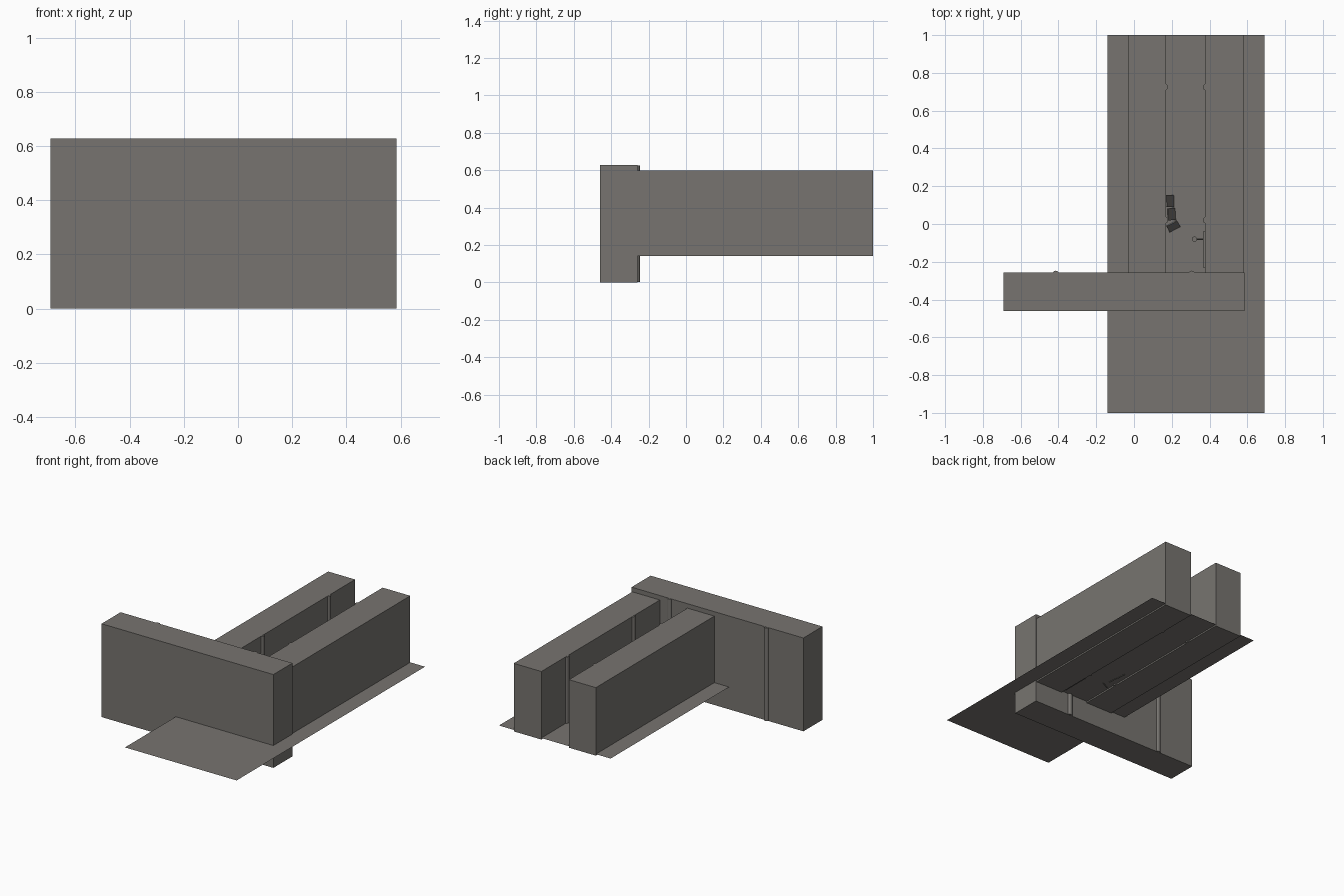
import bpy
import math
from mathutils import Matrix, Vector

if "Cube" in bpy.data.objects:
    bpy.data.objects.remove(bpy.data.objects["Cube"])

# One flat colour for the whole alley
stone = bpy.data.materials.new("warm_grey")
stone.diffuse_color = (0.185, 0.175, 0.162, 1)
stone.use_nodes = True
stone.node_tree.nodes["Principled BSDF"].inputs["Base Color"].default_value = stone.diffuse_color

FLOOR = 0.15


def finish(ob, name):
    ob.name = name
    ob.data.name = name
    ob.data.materials.append(stone)
    return ob


def box(name, x, y, z):
    """Box from (min, max) ranges."""
    size = [b - a for a, b in (x, y, z)]
    mid = [(a + b) / 2 for a, b in (x, y, z)]
    bpy.ops.mesh.primitive_cube_add(size=1)
    ob = bpy.context.object
    ob.data.transform(Matrix.Translation(mid) @ Matrix.Diagonal((*size, 1)))
    return finish(ob, name)


def rod(name, a, b, radius, sides=12):
    """Cylinder between two points."""
    a, b = Vector(a), Vector(b)
    bpy.ops.mesh.primitive_cylinder_add(vertices=sides, radius=radius, depth=(b - a).length)
    ob = bpy.context.object
    turn = (b - a).to_track_quat('Z', 'Y').to_matrix().to_4x4()
    ob.data.transform(Matrix.Translation((a + b) / 2) @ turn)
    finish(ob, name)
    bpy.ops.object.shade_smooth_by_angle(angle=math.radians(40))
    return ob


def board(name, centre, width, height, lean, turn):
    """Thin board facing +x, leaning back and turned about z."""
    bpy.ops.mesh.primitive_cube_add(size=1)
    ob = bpy.context.object
    ob.data.transform(Matrix.Diagonal((0.006, width, height, 1)))
    ob.data.transform(Matrix.Translation(centre)
                      @ Matrix.Rotation(math.radians(turn), 4, 'Z')
                      @ Matrix.Rotation(math.radians(-lean), 4, 'Y'))
    return finish(ob, name)


# Ground sheet
bpy.ops.mesh.primitive_plane_add(size=1)
ground = bpy.context.object
ground.data.transform(Matrix.Translation((0.275, 0, FLOOR)) @ Matrix.Diagonal((0.83, 2, 1, 1)))
finish(ground, "alley_floor")

# Three building blocks
box("left_building", (-0.03, 0.17), (-0.258, 1.0), (0.14, 0.597))
box("right_building", (0.375, 0.58), (-0.258, 1.0), (0.14, 0.597))
box("end_building", (-0.692, 0.585), (-0.46, -0.258), (0.0, 0.627))

# Half-sunk drain pipes on the facing walls
for side, x in (("left", 0.163), ("right", 0.382)):
    for i, y in enumerate((0.02, 0.725)):
        rod(f"{side}_drain_pipe_{i + 1}", (x, y, 0.141), (x, y, 0.596), 0.018)
for i, x in enumerate((-0.415, 0.305)):
    rod(f"end_drain_pipe_{i + 1}", (x, -0.265, 0.001), (x, -0.265, 0.626), 0.018)

# Door with a bracket lamp
box("door", (0.364, 0.376), (-0.23, -0.04), (0.145, 0.40))
rod("lamp_arm", (0.376, -0.08, 0.30), (0.32, -0.08, 0.30), 0.004, 8)
rod("lamp", (0.32, -0.08, 0.285), (0.32, -0.08, 0.315), 0.014)

# Boards leaning on the left wall, feet just through the floor
board("leaning_board_1", (0.190, 0.122, 0.195), 0.064, 0.105, 22, 2)
board("leaning_board_2", (0.198, 0.052, 0.195), 0.064, 0.105, 22, 4)
board("leaning_board_3", (0.208, -0.012, 0.195), 0.064, 0.105, 20, -62)
